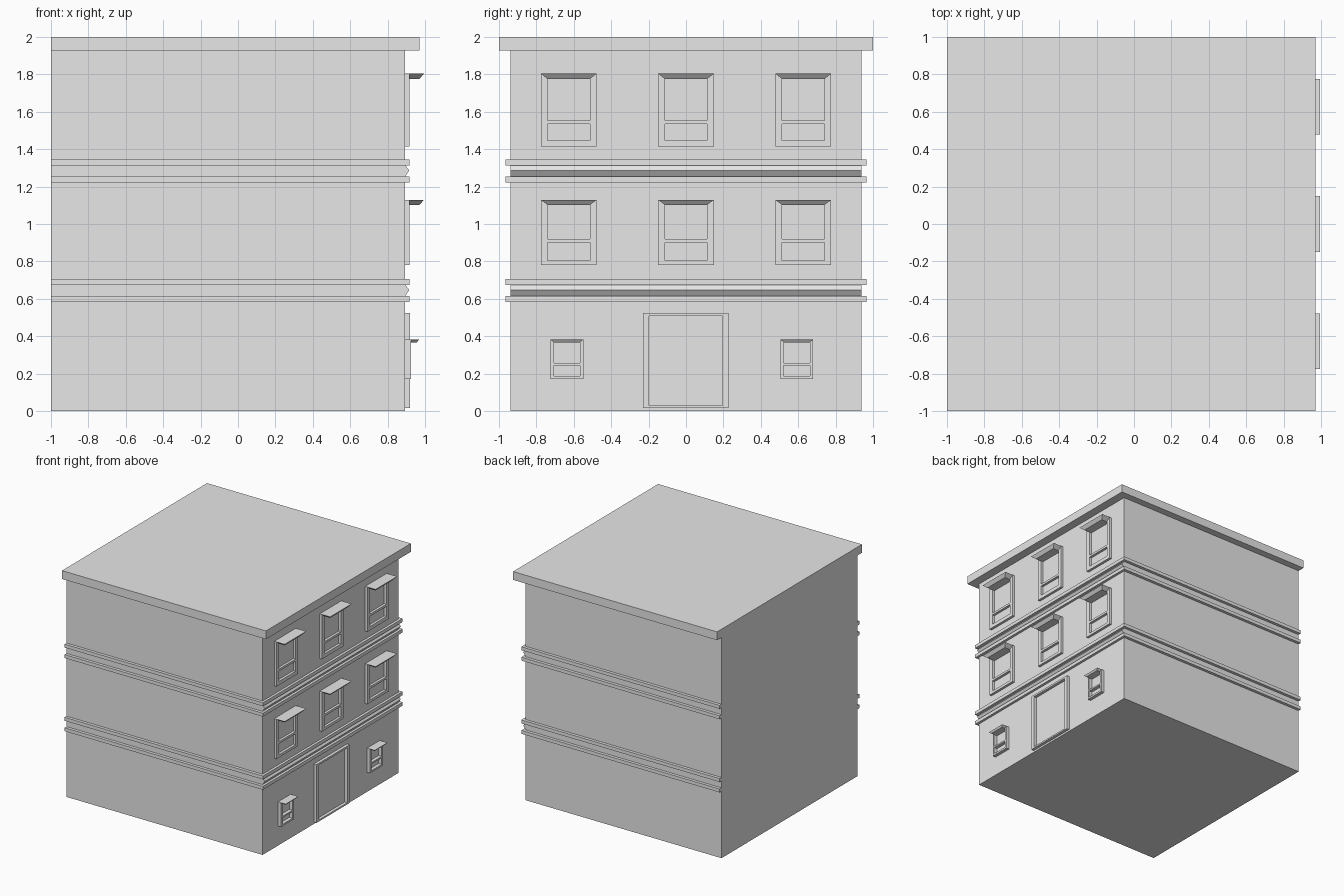
import bpy
import bmesh

old = bpy.data.objects.get("Cube")
if old:
    bpy.data.objects.remove(old, do_unlink=True)

# Single plaster colour
plaster = bpy.data.materials.new("grey_plaster")
plaster.use_nodes = True
plaster.diffuse_color = (0.8, 0.8, 0.8, 1)
plaster.node_tree.nodes["Principled BSDF"].inputs["Base Color"].default_value = (0.8, 0.8, 0.8, 1)

BACK, WALL, SIDE = -1.0, 0.894, 0.938


def finish(name, bm):
    bmesh.ops.recalc_face_normals(bm, faces=bm.faces)
    mesh = bpy.data.meshes.new(name)
    bm.to_mesh(mesh)
    bm.free()
    mesh.materials.append(plaster)
    obj = bpy.data.objects.new(name, mesh)
    bpy.context.collection.objects.link(obj)
    return obj


def box(name, x, y, z):
    bm = bmesh.new()
    bmesh.ops.create_cube(bm, size=1)
    for v in bm.verts:
        v.co = [r[0] if c < 0 else r[1] for c, r in zip(v.co, (x, y, z))]
    return finish(name, bm)


def extrude(bm, faces, offset):
    new = bmesh.ops.extrude_face_region(bm, geom=faces)["geom"]
    verts = [g for g in new if isinstance(g, bmesh.types.BMVert)]
    bmesh.ops.translate(bm, vec=offset, verts=verts)


def frame(name, centre, ys, zs, front):
    """Upright frame on the wall; every second row of the middle column is open."""
    bm = bmesh.new()
    grid = [[bm.verts.new((WALL, centre + y, z)) for z in zs] for y in ys]
    for i in range(len(ys) - 1):
        for j in range(len(zs) - 1):
            if not (i == 1 and j % 2 == 1):
                bm.faces.new((grid[i][j], grid[i + 1][j], grid[i + 1][j + 1], grid[i][j + 1]))
    extrude(bm, bm.faces[:], (front - WALL, 0, 0))
    return finish(name, bm)


def hood(name, centre, outer, inner, low, high, back, reach, taper):
    """Canopy with a flat top and sides sloping in towards its underside."""
    bm = bmesh.new()
    rings = []
    for half, x, z in ((inner, reach - taper, low), (outer, reach, high)):
        corners = ((back, -half), (x, -half), (x, half), (back, half))
        rings.append([bm.verts.new((px, centre + py, z)) for px, py in corners])
    bm.faces.new(rings[0])
    bm.faces.new(rings[1])
    for i in range(4):
        j = (i + 1) % 4
        bm.faces.new((rings[0][i], rings[0][j], rings[1][j], rings[1][i]))
    return finish(name, bm)


def window(name, centre, outer, inner, zs, front, reach, taper):
    frame(name + "_frame", centre, (-outer, -inner, inner, outer), zs, front)
    hood(name + "_hood", centre, outer, inner, zs[-2], zs[-1], front, reach, taper)


# Main block and roof slab
box("building_body", (BACK, WALL), (-SIDE, SIDE), (0, 1.93))
box("roof_slab", (BACK, 0.97), (-1, 1), (1.927, 2))

# String courses: two flat bands with a pointed moulding between them
for level, base in (("lower", 0.584), ("upper", 1.223)):
    for part, z in (("bottom", 0), ("top", 0.091)):
        box(f"{level}_{part}_band", (BACK, 0.916), (-0.964, 0.964), (base + z, base + z + 0.03))
    bm = bmesh.new()
    profile = ((WALL, 0.032), (0.916, 0.063), (WALL, 0.091))
    face = bm.faces.new([bm.verts.new((x, -SIDE, base + z)) for x, z in profile])
    extrude(bm, [face], (0, 2 * SIDE, 0))
    finish(f"{level}_pointed_moulding", bm)

# Large windows on the two upper floors
floors = {
    "middle_floor": (0.782, 0.806, 0.902, 0.921, 1.102, 1.129),
    "top_floor": (1.414, 1.447, 1.535, 1.554, 1.775, 1.804),
}
for floor, zs in floors.items():
    for side, y in (("right", -0.627), ("centre", 0), ("left", 0.627)):
        window(f"{floor}_{side}_window", y, 0.149, 0.113, zs, 0.916, 0.994, 0.024)

# Small windows on the ground floor
for side, y in (("right", -0.637), ("left", 0.592)):
    window(f"ground_floor_{side}_window", y, 0.088, 0.07,
           (0.171, 0.187, 0.244, 0.257, 0.367, 0.382), 0.924, 0.968, 0.012)

# Entrance frame
frame("door_frame", 0, (-0.23, -0.198, 0.195, 0.228), (0.016, 0.03, 0.509, 0.525), 0.92)
